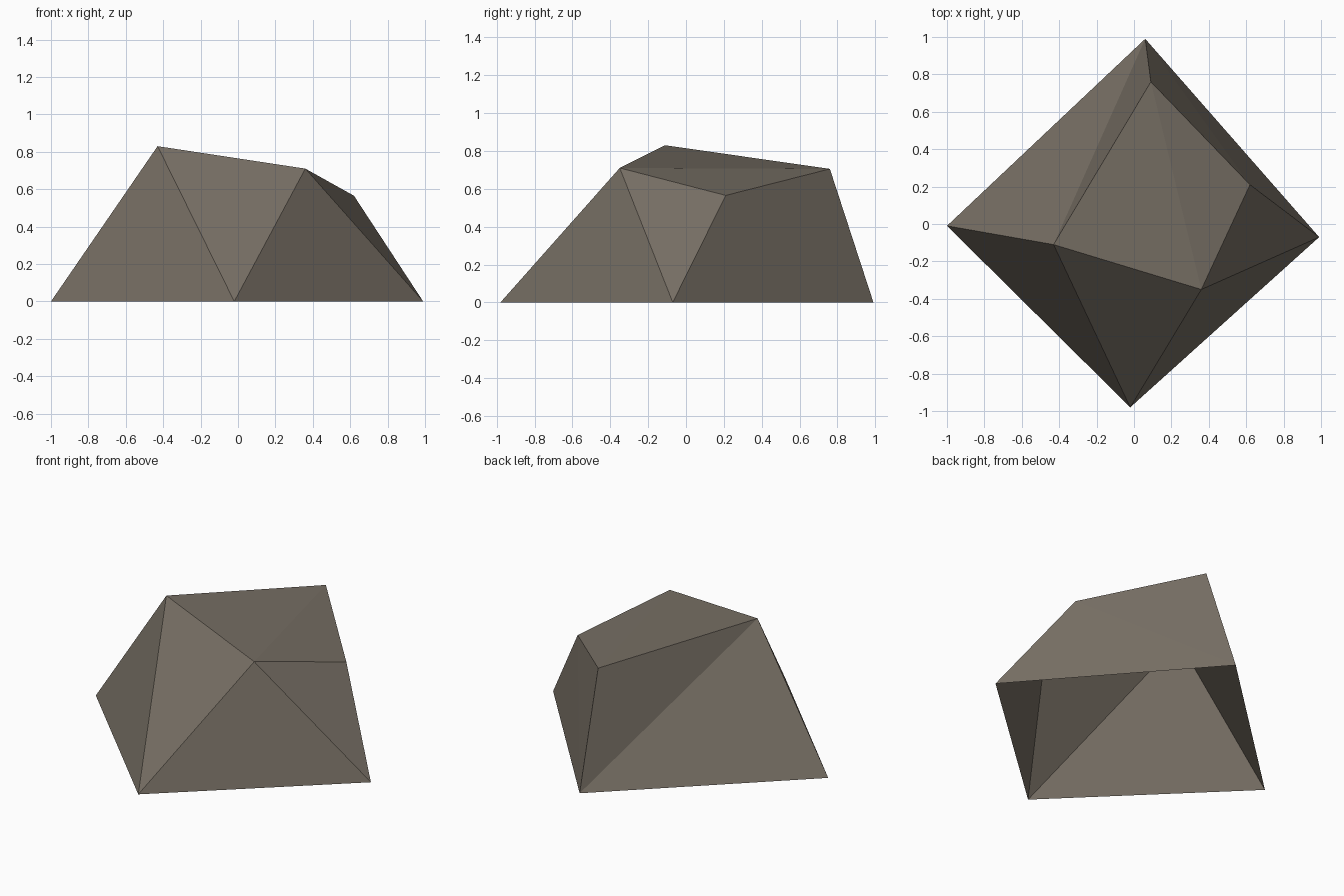
import bpy
import bmesh

cube = bpy.data.objects.get("Cube")
if cube:
    bpy.data.objects.remove(cube, do_unlink=True)

# Stone colour
stone = bpy.data.materials.new("grey_brown_stone")
stone.use_nodes = True
colour = (0.18, 0.155, 0.125, 1)
stone.diffuse_color = colour
bsdf = stone.node_tree.nodes["Principled BSDF"]
bsdf.inputs["Base Color"].default_value = colour
bsdf.inputs["Roughness"].default_value = 0.9

# Ground ring (left, front, right, back) and the tilted crown ring
base = [(-1, -0.01, 0), (-0.02, -0.98, 0), (0.99, -0.07, 0), (0.06, 0.99, 0)]
crown = [(-0.43, -0.11, 0.83), (0.36, -0.35, 0.71),
         (0.62, 0.21, 0.565), (0.09, 0.76, 0.705)]

bm = bmesh.new()
b = [bm.verts.new(p) for p in base]
c = [bm.verts.new(p) for p in crown]

# Faceted sides, open underneath
for i in range(3):
    j = i + 1
    bm.faces.new((b[i], b[j], c[i]))
    bm.faces.new((b[j], c[j], c[i]))
bm.faces.new((b[3], b[0], c[0]))
bm.faces.new((b[3], c[0], c[3]))

# Crown, folded along its diagonal
bm.faces.new((c[0], c[1], c[3]))
bm.faces.new((c[1], c[2], c[3]))

mesh = bpy.data.meshes.new("rock")
bm.to_mesh(mesh)
bm.free()
mesh.materials.append(stone)
rock = bpy.data.objects.new("rock", mesh)
bpy.context.collection.objects.link(rock)
